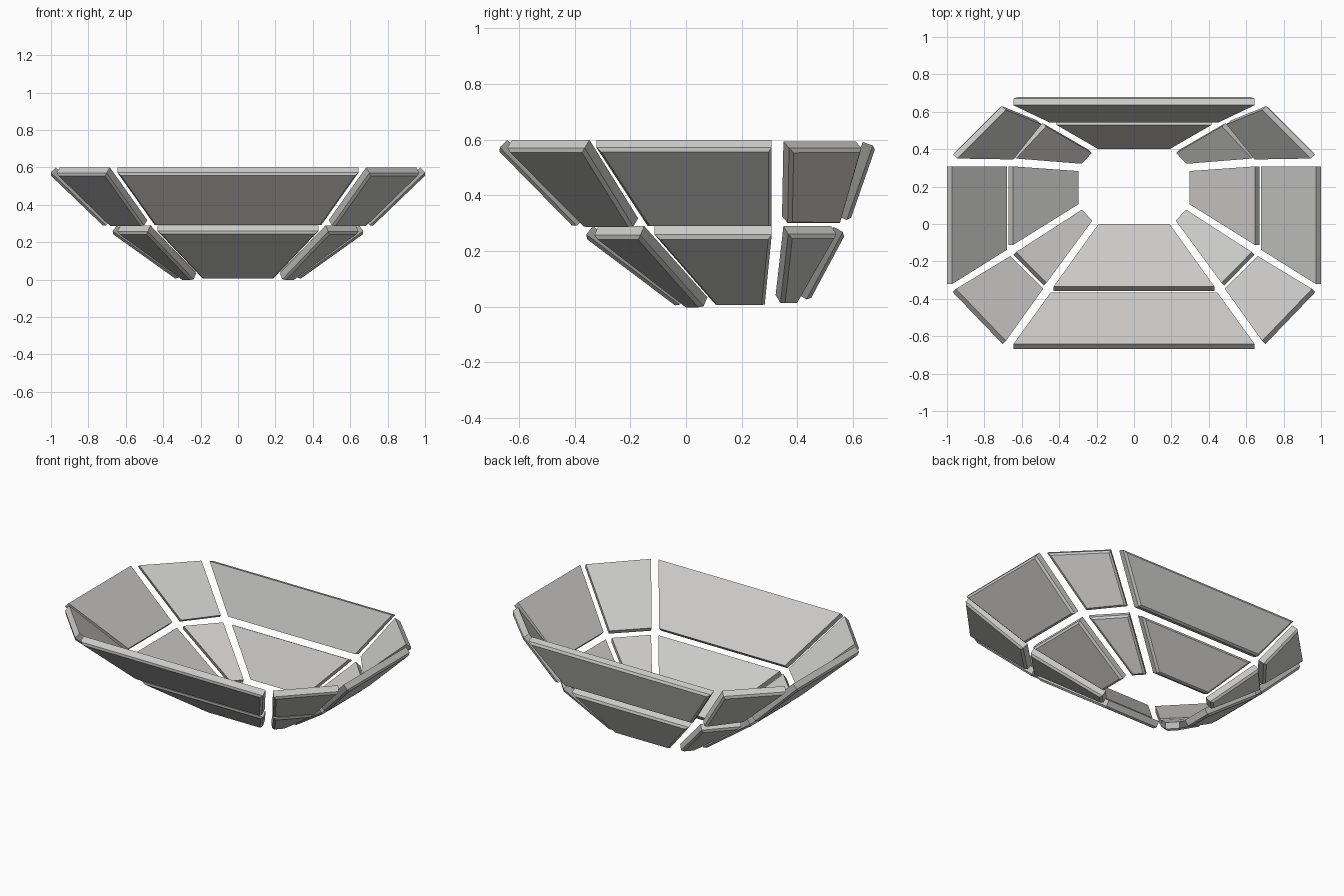
import bpy, bmesh
from mathutils import Vector

cube = bpy.data.objects.get("Cube")
if cube:
    bpy.data.objects.remove(cube, do_unlink=True)

stone = bpy.data.materials.new("light_grey_stone")
stone.use_nodes = True
colour = (0.6, 0.595, 0.58, 1)
stone.diffuse_color = colour
stone.node_tree.nodes["Principled BSDF"].inputs["Base Color"].default_value = colour

SIDE = 0.038      # straight part of the panel edge
CHAMFER = 0.012   # chamfer around the outer face


def panel(name, top, bottom, z_top, z_bottom):
    """Flat slab from an inner quad: thickened outwards, outer rim chamfered."""
    bm = bmesh.new()
    corners = [(x, y, z_top) for x, y in top] + [(x, y, z_bottom) for x, y in reversed(bottom)]
    inner = bm.faces.new([bm.verts.new(c) for c in corners])
    inner.normal_update()
    # the outward side of every panel looks downwards
    if inner.normal.z > 0:
        inner.normal_flip()
    normal = inner.normal.copy()
    geom = bmesh.ops.extrude_face_region(bm, geom=[inner], use_keep_orig=True)["geom"]
    outer = next(g for g in geom if isinstance(g, bmesh.types.BMFace))
    bmesh.ops.translate(bm, verts=outer.verts[:], vec=normal * SIDE)
    bmesh.ops.recalc_face_normals(bm, faces=bm.faces[:])
    bmesh.ops.inset_region(bm, faces=[outer], thickness=CHAMFER, depth=CHAMFER,
                           use_even_offset=True, use_boundary=True)
    bmesh.ops.recalc_face_normals(bm, faces=bm.faces[:])
    mesh = bpy.data.meshes.new(name)
    bm.to_mesh(mesh)
    bm.free()
    mesh.materials.append(stone)
    bpy.context.collection.objects.link(bpy.data.objects.new(name, mesh))


def mirrored_pair(name, top, bottom, z_top, z_bottom):
    for side, s in (("left", 1), ("right", -1)):
        panel(f"{side}_{name}", [(s * x, y) for x, y in top],
              [(s * x, y) for x, y in bottom], z_top, z_bottom)


def straight(name, x_top, y_top, x_bottom, y_bottom, z_top, z_bottom):
    panel(name, [(-x_top, y_top), (x_top, y_top)],
          [(-x_bottom, y_bottom), (x_bottom, y_bottom)], z_top, z_bottom)


# front and back panels
straight("front_upper_panel", 0.645, -0.642, 0.445, -0.365, 0.6, 0.318)
straight("front_lower_panel", 0.43, -0.335, 0.19, 0.0, 0.29, 0.038)
straight("back_upper_panel", 0.645, 0.635, 0.45, 0.542, 0.592, 0.325)
straight("back_lower_panel", 0.415, 0.53, 0.19, 0.4, 0.287, 0.045)

# side panels
mirrored_pair("upper_panel", [(0.974, -0.322), (0.974, 0.308)],
              [(0.68, -0.138), (0.68, 0.308)], 0.6, 0.318)
mirrored_pair("lower_panel", [(0.648, -0.113), (0.648, 0.308)],
              [(0.298, 0.105), (0.298, 0.283)], 0.29, 0.04)

# front corner panels
mirrored_pair("front_corner_upper_panel", [(0.952, -0.347), (0.685, -0.625)],
              [(0.662, -0.172), (0.485, -0.345)], 0.6, 0.318)
mirrored_pair("front_corner_lower_panel", [(0.63, -0.15), (0.468, -0.315)],
              [(0.278, 0.077), (0.223, 0.018)], 0.29, 0.034)

# back corner panels
mirrored_pair("back_corner_upper_panel", [(0.945, 0.35), (0.685, 0.61)],
              [(0.645, 0.345), (0.495, 0.533)], 0.594, 0.325)
mirrored_pair("back_corner_lower_panel", [(0.63, 0.35), (0.47, 0.522)],
              [(0.28, 0.322), (0.225, 0.38)], 0.29, 0.042)
